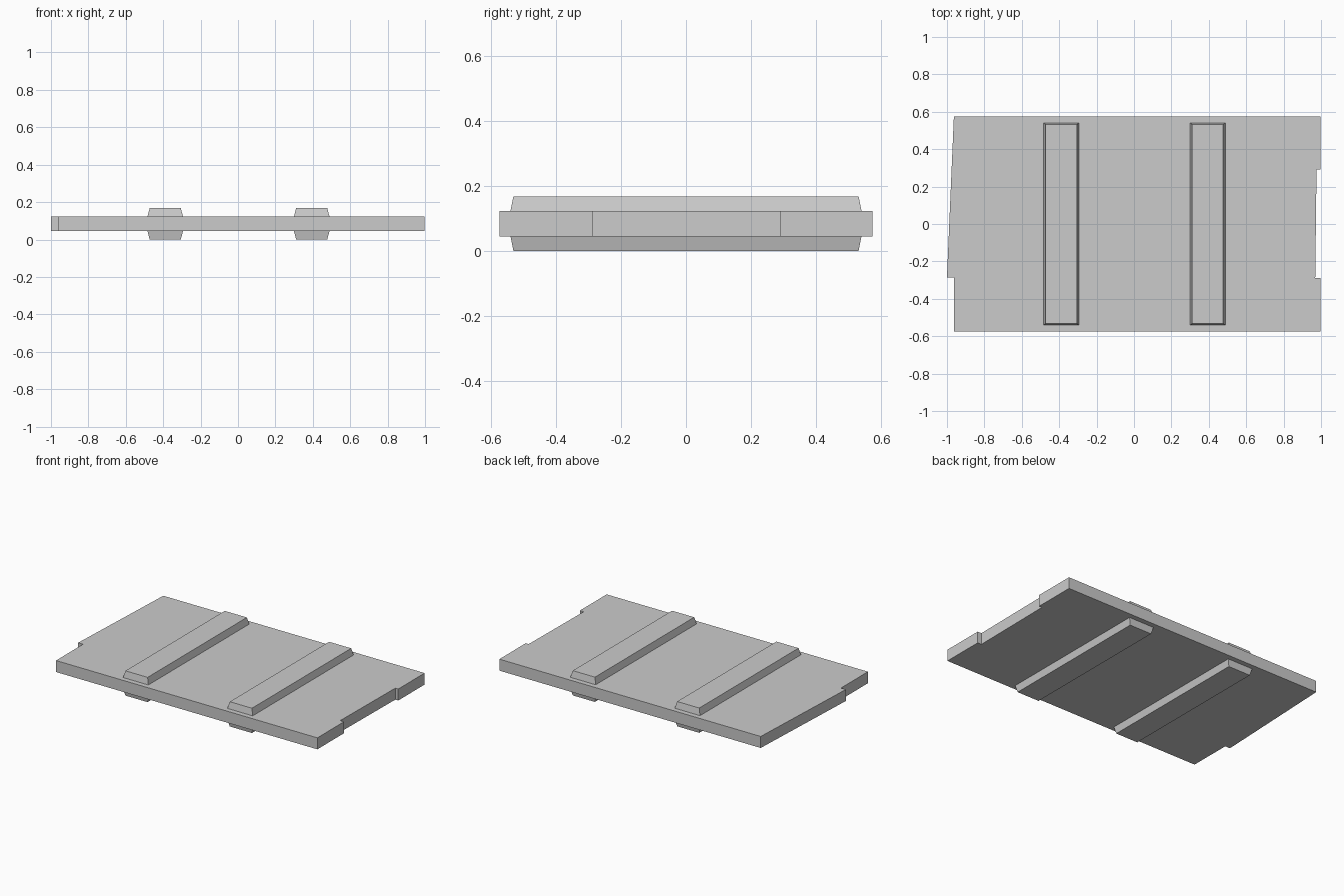
import bpy, bmesh

cube = bpy.data.objects.get("Cube")
if cube:
    bpy.data.objects.remove(cube, do_unlink=True)

# One plain grey for everything
grey = bpy.data.materials.new("plain grey")
grey.use_nodes = True
colour = (0.6, 0.6, 0.6, 1)
grey.diffuse_color = colour
grey.node_tree.nodes["Principled BSDF"].inputs["Base Color"].default_value = colour

SLAB_LOW, SLAB_HIGH, TOP = 0.045, 0.123, 0.168


def prism(name, outline, top_outline, z0, z1):
    """Closed solid between two matching outlines."""
    bm = bmesh.new()
    low = [bm.verts.new((x, y, z0)) for x, y in outline]
    high = [bm.verts.new((x, y, z1)) for x, y in top_outline]
    bm.faces.new(low)
    bm.faces.new(high)
    for i in range(len(low)):
        j = (i + 1) % len(low)
        bm.faces.new((low[i], low[j], high[j], high[i]))
    bmesh.ops.recalc_face_normals(bm, faces=bm.faces)
    mesh = bpy.data.meshes.new(name)
    bm.to_mesh(mesh)
    bm.free()
    mesh.materials.append(grey)
    obj = bpy.data.objects.new(name, mesh)
    bpy.context.collection.objects.link(obj)


def rectangle(cx, half_x, half_y):
    return [(cx + sx * half_x, sy * half_y)
            for sx, sy in ((-1, -1), (1, -1), (1, 1), (-1, 1))]


# Slab with a notch in its left end and a slanted tab on its right end
slab = [(-0.963, -0.575), (0.998, -0.575), (0.998, -0.288), (0.969, -0.288),
        (0.976, 0.292), (0.998, 0.292), (0.998, 0.575), (-0.963, 0.575),
        (-1, -0.285), (-0.963, -0.285)]
prism("slab", slab, slab, SLAB_LOW, SLAB_HIGH)

# Tapered battens across the top and bottom
for side, cx in (("right", -0.389), ("left", 0.394)):
    wide = rectangle(cx, 0.095, 0.541)
    narrow = rectangle(cx, 0.083, 0.532)
    prism(side + "_top_batten", wide, narrow, SLAB_HIGH, TOP)
    prism(side + "_bottom_batten", narrow, wide, 0, SLAB_LOW)
